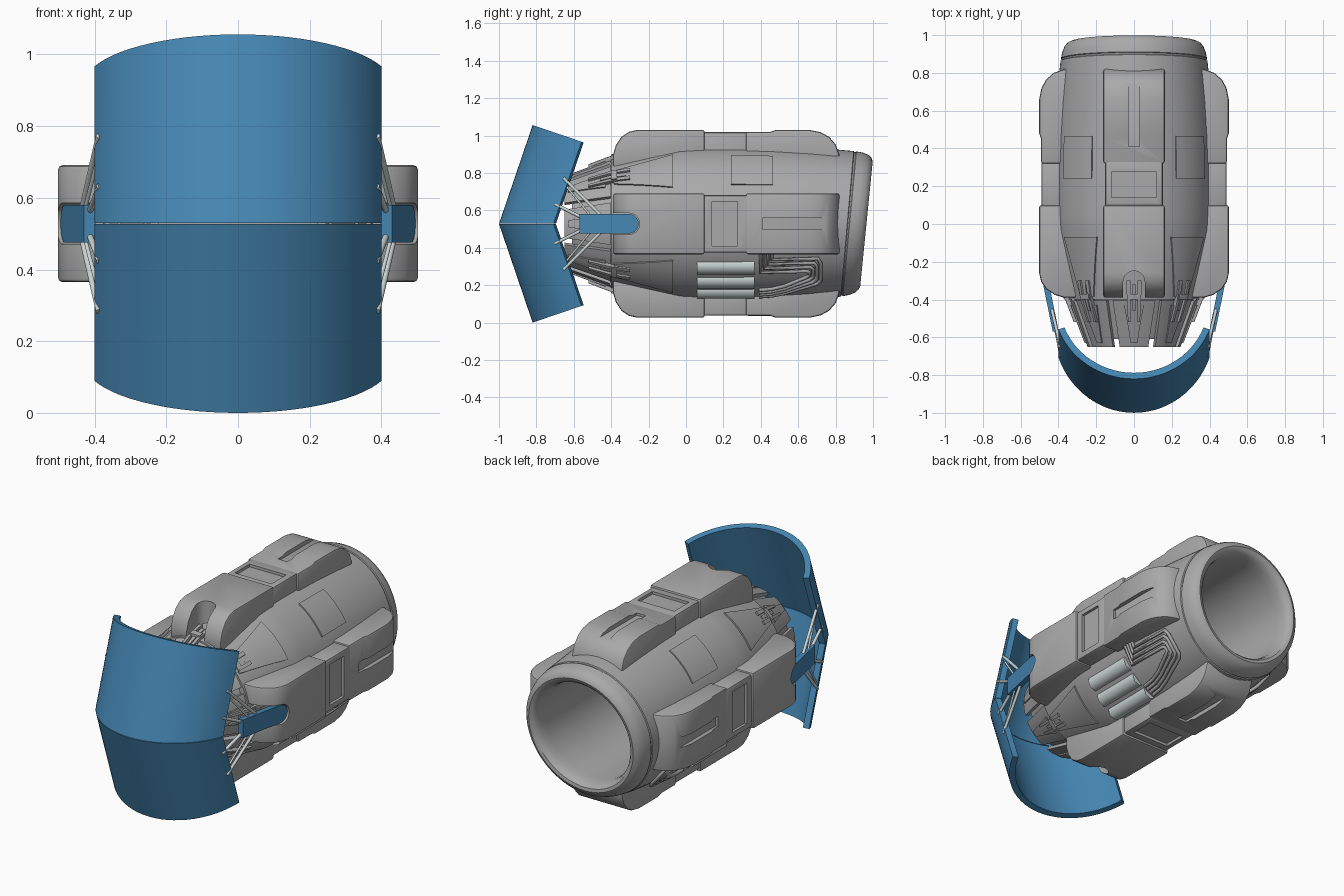
import bpy, bmesh, math
from mathutils import Vector

if "Cube" in bpy.data.objects:
    bpy.data.objects.remove(bpy.data.objects["Cube"])

ZC = 0.528  # height of the engine axis


def material(name, rgb):
    m = bpy.data.materials.new(name)
    m.diffuse_color = (*rgb, 1)
    m.use_nodes = True
    m.node_tree.nodes["Principled BSDF"].inputs["Base Color"].default_value = m.diffuse_color
    return m


GREY = material("hull grey", (0.40, 0.40, 0.40))
BLUE = material("reverser blue", (0.06, 0.24, 0.45))
PALE = material("pale metal", (0.60, 0.67, 0.66))


def add(name, mesh, mat, angle=35):
    mesh.materials.clear()
    mesh.materials.append(mat)
    mesh.shade_smooth()
    mesh.set_sharp_from_angle(angle=math.radians(angle))
    ob = bpy.data.objects.new(name, mesh)
    bpy.context.collection.objects.link(ob)
    return ob


def skin(name, loops, mat, angle=35):
    """Closed solid through a series of equal-length point loops."""
    bm = bmesh.new()
    rings = [[bm.verts.new(p) for p in lp] for lp in loops]
    n = len(rings[0])
    for a, b in zip(rings, rings[1:]):
        for i in range(n):
            j = (i + 1) % n
            bm.faces.new((a[i], a[j], b[j], b[i]))
    bm.faces.new(rings[0])
    bm.faces.new(rings[-1])
    bmesh.ops.recalc_face_normals(bm, faces=bm.faces)
    me = bpy.data.meshes.new(name)
    bm.to_mesh(me)
    bm.free()
    return add(name, me, mat, angle)


def baked(ob):
    dg = bpy.context.evaluated_depsgraph_get()
    return bpy.data.meshes.new_from_object(ob.evaluated_get(dg))


def polar(r, y, deg):
    a = math.radians(deg)
    return Vector((r * math.cos(a), y, ZC + r * math.sin(a)))


def lathe(name, profile, mat, shear=0.0, seg=72):
    loops = []
    for y, r in profile:
        t = min(max((y - 0.72) / 0.18, 0), 1)
        k = shear * t * t * (3 - 2 * t)
        ring = [polar(r, y, 360 * i / seg) for i in range(seg)]
        for p in ring:
            p.y += k * (p.z - ZC)
        loops.append(ring)
    return skin(name, loops, mat)


def tube(name, pts, radius, mat):
    cu = bpy.data.curves.new(name, 'CURVE')
    cu.dimensions = '3D'
    cu.bevel_depth, cu.bevel_resolution, cu.use_fill_caps = radius, 2, True
    sp = cu.splines.new('POLY')
    sp.points.add(len(pts) - 1)
    for q, p in zip(sp.points, pts):
        q.co = (*p, 1)
    ob = bpy.data.objects.new(name, cu)
    bpy.context.collection.objects.link(ob)
    me = baked(ob)
    bpy.data.objects.remove(ob)
    return add(name, me, mat, 50)


# Nacelle shell: rear cone, barrel, slanted lip and intake duct
OUTER = [(-0.40, 0.345), (-0.03, 0.420), (0.05, 0.424), (0.25, 0.424), (0.45, 0.420),
         (0.65, 0.409), (0.80, 0.396), (0.862, 0.389), (0.865, 0.383), (0.872, 0.383), (0.875, 0.387)]
LIP = [(0.91, 0.380), (0.94, 0.368), (0.957, 0.352), (0.965, 0.335), (0.960, 0.317),
       (0.945, 0.304), (0.92, 0.296), (0.87, 0.291), (0.6, 0.295), (0.2, 0.295), (-0.30, 0.27)]
lathe("nacelle_shell", OUTER + LIP, GREY, 0.1)


def radius_at(y):
    prof = [(-0.65, 0.25)] + OUTER
    for (y0, r0), (y1, r1) in zip(prof, prof[1:]):
        if y <= y1:
            return r0 + (r1 - r0) * (y - y0) / (y1 - y0)
    return prof[-1][1]


def patch(name, centre, y0, half0, y1, half1, offset, depth, mat, rows=5, cols=8):
    """Curved plate following the shell, half-angle going from half0 to half1."""
    loops = []
    for j in range(rows):
        t = j / (rows - 1)
        y, h = y0 + (y1 - y0) * t, half0 + (half1 - half0) * t
        angs = [centre - h + 2 * h * i / cols for i in range(cols + 1)]
        r = radius_at(y) + offset
        loops.append([polar(r, y, a) for a in angs] + [polar(r - depth, y, a) for a in angs[::-1]])
    return skin(name, loops, mat)


# Exhaust nozzle: inner cone, petals and their hinges
lathe("nozzle_liner", [(-0.40, 0.315), (-0.61, 0.24), (-0.61, 0.225), (-0.41, 0.26)], GREY)
for k in range(8):
    c = 45 * k
    patch("nozzle_petal", c, -0.65, 18, -0.405, 19.5, -0.004, 0.025, GREY)
    patch("petal_rib", c, -0.63, 4, -0.43, 9, 0.004, 0.02, GREY)
    for s in (-1, 1):
        patch("hinge_rail", c + s * 4.5, -0.52, 1.2, -0.30, 1.6, 0.020, 0.03, GREY, cols=2)
    patch("hinge_bar", c, -0.40, 5, -0.37, 5, 0.026, 0.04, GREY, cols=4)
    patch("hinge_pin", c, -0.46, 1.5, -0.32, 1.5, 0.014, 0.03, GREY, cols=2)

# Shell plates on the four diagonals
for c in (45, 135, 225, 315):
    patch("rear_plate", c, -0.385, 8, -0.07, 17, 0.009, 0.03, GREY)
for c in (44, 136):
    patch("access_panel", c, 0.24, 14.5, 0.465, 14.5, 0.007, 0.03, GREY)


# Four raised pads; one is built on top, then turned around the axis
def slab(name, profile, half, mat=GREY):
    return skin(name, [[(s * half, y, h) for y, h in profile] for s in (-1, 1)], mat)


def box(name, x, y0, y1, z0, z1):
    return slab(name, [(y0, z0), (y1, z0), (y1, z1), (y0, z1)], x)


def carve(ob, cutter):
    bev = ob.modifiers.new("bevel", 'BEVEL')
    bev.width, bev.segments, bev.limit_method = 0.012, 2, 'ANGLE'
    bev.angle_limit = math.radians(40)
    if cutter:
        cutter.hide_render = True
        bo = ob.modifiers.new("cut", 'BOOLEAN')
        bo.operation, bo.solver, bo.object = 'DIFFERENCE', 'EXACT', cutter
    me = baked(ob)
    name = ob.name
    bpy.data.objects.remove(ob)
    if cutter:
        bpy.data.objects.remove(cutter)
    for k in range(4):
        o = add(name, me.copy(), GREY, 30)
        o.location.z = ZC
        o.rotation_euler.y = k * math.pi / 2


rear = slab("pad_rear", [(-0.39, 0.30), (-0.39, 0.37), (-0.375, 0.42), (-0.345, 0.465),
                         (-0.305, 0.492), (-0.26, 0.502), (0.10, 0.502), (0.10, 0.30)], 0.163)
slot = [(-0.057, -0.45), (0.057, -0.45)] + [
    (0.057 * math.cos(i * math.pi / 10), -0.305 + 0.057 * math.sin(i * math.pi / 10)) for i in range(11)]
carve(rear, skin("slot_cutter", [[(x, y, h) for x, y in slot] for h in (0.25, 0.6)], GREY))
mid = slab("pad_middle", [(0.08, 0.31), (0.08, 0.490), (0.34, 0.490), (0.34, 0.31)], 0.153)
carve(mid, box("recess_cutter", 0.118, 0.14, 0.275, 0.474, 0.6))
front = slab("pad_front", [(0.32, 0.32), (0.32, 0.492), (0.45, 0.492), (0.48, 0.502), (0.66, 0.502),
                           (0.72, 0.490), (0.765, 0.465), (0.80, 0.425), (0.82, 0.37), (0.82, 0.32)], 0.163)
carve(front, box("groove_cutter", 0.03, 0.41, 0.90, 0.478, 0.6))

# Canisters and pipe runs on both lower quarters
for s in (-1, 1):
    for a in (-34, -48, -62):
        ends = [polar(0.398, y, a) for y in (0.06, 0.07, 0.355, 0.365)]
        for p in ends:
            p.x *= s
        tube("canister", ends, 0.049, PALE)
    for k in range(4):
        path = [(0.40 + 0.02 * k, -20), (0.40 + 0.02 * k, -37 + 3.5 * k),
                (0.645 + 0.02 * k, -37 + 3.5 * k), (0.66 + 0.02 * k, -38 + 2.5 * k),
                (0.66 + 0.02 * k, -41 - 2 * k), (0.64 + 0.02 * k, -43 - 2.5 * k),
                (0.53, -51 - 3 * k), (0.46, -54 - 3 * k), (0.39, -55 - 3 * k)]
        pts = [polar(radius_at(y) + 0.012, y, a) for y, a in path]
        for p in pts:
            p.x *= s
        tube("coolant_pipe", pts, 0.010, GREY)

# Reverser buckets: tilted part-cylinder shells meeting at the axis height
R, THICK, SPAN, N = 0.428, 0.034, math.radians(69.2), 28
d = Vector((0, 0.18, 0.528)).normalized()
nrm = Vector((0, d.z, -d.y))
angs = [-SPAN + 2 * SPAN * i / N for i in range(N + 1)]
section = [(R, t) for t in angs] + [(R - THICK, t) for t in angs[::-1]]
for name, s in (("upper_bucket", 1), ("lower_bucket", -1)):
    low, high = [], []
    for r, t in section:
        p = Vector((r * math.sin(t), -0.82, 0.528)) + nrm * (R - r * math.cos(t))
        q = p - d * ((p.z - 0.0015) / d.z)
        for lst, v in ((high, p), (low, q)):
            lst.append((v.x, v.y, ZC + s * v.z))
    skin(name, [low, high], BLUE)

# Side arms with round ends, and the rods that carry the buckets
side = [(-0.57, -0.052), (-0.57, 0.052)] + [
    (-0.305 + 0.052 * math.sin(i * math.pi / 10), 0.052 * math.cos(i * math.pi / 10)) for i in range(11)]
for s in (-1, 1):
    loops = []
    for inset in (0, 0.032):
        loops.append([(s * (0.43 + (y + 0.57) * 0.205 - inset), y, ZC + z) for y, z in side])
    skin("reverser_arm", loops, BLUE)
    for v in (-1, 1):
        tube("long_rod", [(s * 0.435, -0.45, ZC + v * 0.04), (s * 0.388, -0.655, ZC + v * 0.245)], 0.009, PALE)
        tube("short_rod", [(s * 0.415, -0.55, ZC + v * 0.03), (s * 0.386, -0.70, ZC + v * 0.105)], 0.009, PALE)
        tube("cross_rod", [(s * 0.43, -0.50, ZC + v * 0.03), (s * 0.386, -0.64, ZC + v * 0.20)], 0.006, PALE)
